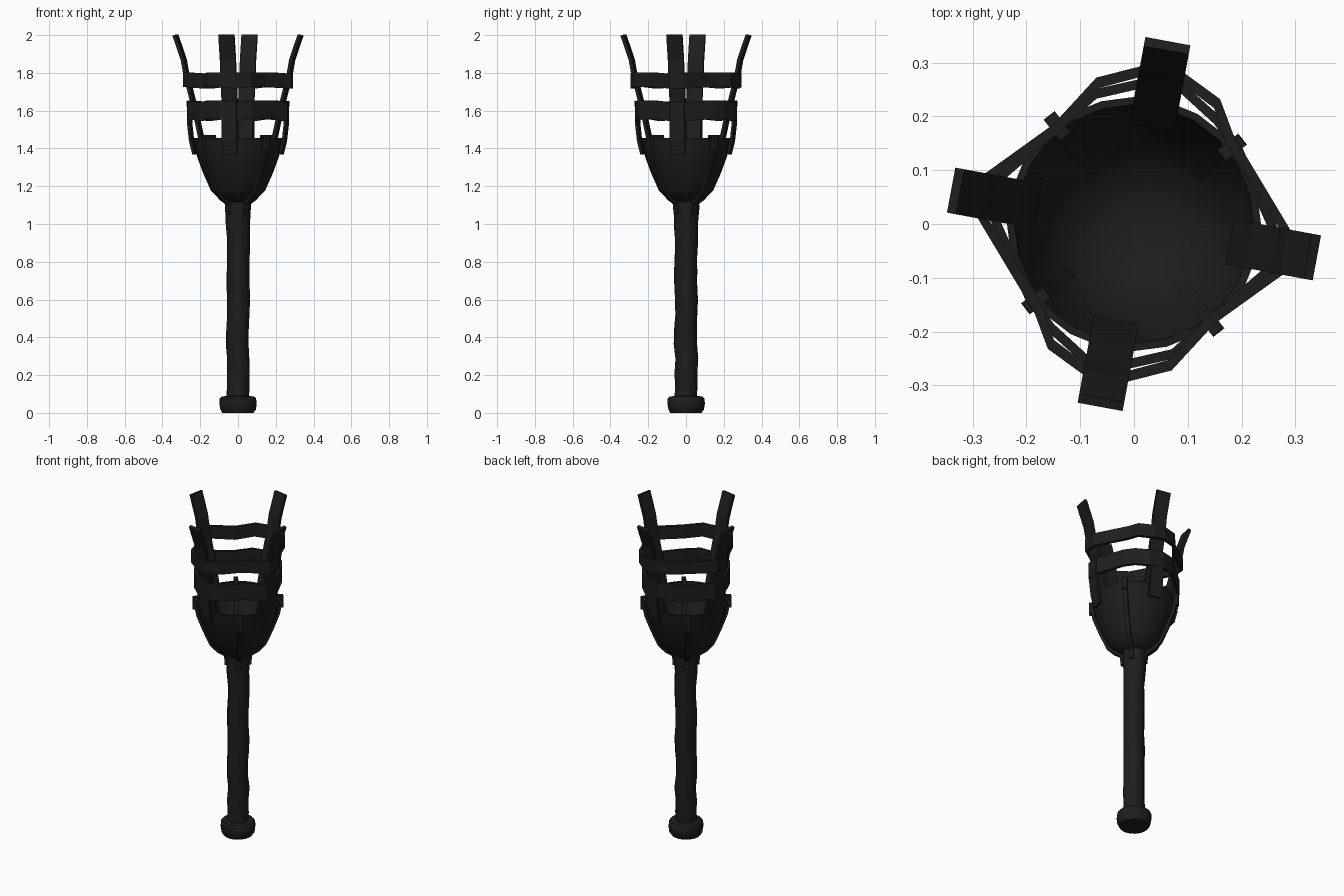
import bpy, bmesh, math, random
from mathutils import Vector

if "Cube" in bpy.data.objects:
    bpy.data.objects.remove(bpy.data.objects["Cube"])

random.seed(4)
iron = bpy.data.materials.new("black iron")
iron.diffuse_color = (0.0125, 0.0125, 0.0125, 1)
iron.use_nodes = True
iron.node_tree.nodes["Principled BSDF"].inputs["Base Color"].default_value = iron.diffuse_color


def finish(name, bm, smooth=None):
    bmesh.ops.recalc_face_normals(bm, faces=bm.faces)
    me = bpy.data.meshes.new(name)
    bm.to_mesh(me)
    bm.free()
    me.materials.append(iron)
    ob = bpy.data.objects.new(name, me)
    bpy.context.collection.objects.link(ob)
    if smooth:
        bpy.ops.object.select_all(action='DESELECT')
        ob.select_set(True)
        bpy.context.view_layer.objects.active = ob
        bpy.ops.object.shade_smooth_by_angle(angle=math.radians(smooth))
    return ob


def skin(bm, rings, closed=False):
    """Join equal loops of points into a tube, capped unless closed."""
    vs = [[bm.verts.new(p) for p in r] for r in rings]
    n, m = len(vs), len(vs[0])
    for i in range(n if closed else n - 1):
        a, b = vs[i], vs[(i + 1) % n]
        for j in range(m):
            k = (j + 1) % m
            bm.faces.new((a[j], a[k], b[k], b[j]))
    if not closed:
        bm.faces.new(vs[0])
        bm.faces.new(vs[-1])


def lathe(name, prof, sides, wobble=0.0, smooth=None):
    rings = []
    for r, z in prof:
        dx, dy = random.uniform(-wobble, wobble), random.uniform(-wobble, wobble)
        rings.append([((r + random.uniform(-wobble, wobble) / 2) * math.cos(2 * math.pi * i / sides) + dx,
                       (r + random.uniform(-wobble, wobble) / 2) * math.sin(2 * math.pi * i / sides) + dy, z)
                      for i in range(sides)])
    bm = bmesh.new()
    skin(bm, rings)
    return finish(name, bm, smooth)


def strip(name, path, angle, width, thick):
    """Flat bar following an (r, z) path in the radial plane at an angle."""
    a = math.radians(angle)
    out, side = Vector((math.cos(a), math.sin(a), 0)), Vector((-math.sin(a), math.cos(a), 0))
    rings = []
    for i, (r, z) in enumerate(path):
        p, q = path[max(i - 1, 0)], path[min(i + 1, len(path) - 1)]
        t = Vector((q[0] - p[0], q[1] - p[1])).normalized()
        nrm = out * t.y - Vector((0, 0, t.x))
        c = out * r + Vector((0, 0, z))
        rings.append([c + side * (s * width / 2) + nrm * (d * thick / 2)
                      for s, d in ((-1, -1), (1, -1), (1, 1), (-1, 1))])
    bm = bmesh.new()
    skin(bm, rings)
    return finish(name, bm)


def hoop(name, half, z, height, thick, tilt):
    """Beaten band; half the outline is given, the rest is turned by 180 degrees."""
    pts = half + [(-x, -y) for x, y in half]
    rings = []
    for i, (x, y) in enumerate(pts):
        k = 1 - thick / math.hypot(x, y)
        zc = z + tilt * (1 if i % 3 else -1)
        h = height / 2
        rings.append([(x, y, zc - h), (x, y, zc + h), (x * k, y * k, zc + h), (x * k, y * k, zc - h)])
    bm = bmesh.new()
    skin(bm, rings, closed=True)
    return finish(name, bm)


# handle and pommel
lathe("handle", [(0.060, 0.07)] + [(0.060, 0.13 + 0.078 * i) for i in range(11)]
      + [(0.064, 1.0), (0.066, 1.08), (0.067, 1.14)], 12, 0.004, 40)
lathe("pommel", [(0.083, 0.0), (0.094, 0.018), (0.099, 0.05), (0.097, 0.075), (0.088, 0.086), (0.058, 0.09)],
      16, 0.001, 35)

# open bowl: outer wall, rim, inner wall
lathe("bowl", [(0.06, 1.115), (0.105, 1.14), (0.143, 1.175), (0.185, 1.27), (0.218, 1.36), (0.236, 1.455),
               (0.222, 1.455), (0.204, 1.36), (0.17, 1.27), (0.13, 1.19), (0.05, 1.15)], 24, 0, 40)

for i in range(4):
    # ribs folded over the rim
    strip("bowl_rib", [(0.066, 1.05), (0.07, 1.11), (0.11, 1.135), (0.15, 1.175), (0.192, 1.27),
                       (0.226, 1.36), (0.245, 1.46)], 38 + 90 * i, 0.024, 0.018)
    strip("rib_clip", [(0.247, 1.40), (0.246, 1.468), (0.215, 1.468), (0.19, 1.36), (0.155, 1.27)],
          38 + 90 * i, 0.026, 0.018)
    # flaring prongs, with the short outer plates at their feet
    strip("prong", [(0.19, 1.42), (0.225, 1.58), (0.25, 1.68), (0.276, 1.78), (0.292, 1.87), (0.337, 2.0)],
          -10.5 + 90 * i, 0.085, 0.018)
    strip("prong_foot", [(0.232, 1.37), (0.25, 1.44), (0.26, 1.53), (0.262, 1.65)],
          -10.5 + 90 * i, 0.08, 0.014)

# two beaten hoops
upper = [(0.29, -0.01), (0.185, 0.165), (0.16, 0.232), (0.09, 0.283), (0.02, 0.295),
         (-0.07, 0.272), (-0.15, 0.185), (-0.285, 0.088)]
hoop("upper_hoop", upper, 1.76, 0.078, 0.02, 0.004)
lower = [(0.268, -0.01), (0.2, 0.145), (0.16, 0.2), (0.095, 0.258), (0.015, 0.27),
         (-0.075, 0.25), (-0.155, 0.18), (-0.262, 0.085)]
hoop("lower_hoop", lower, 1.6, 0.1, 0.018, 0.005)
